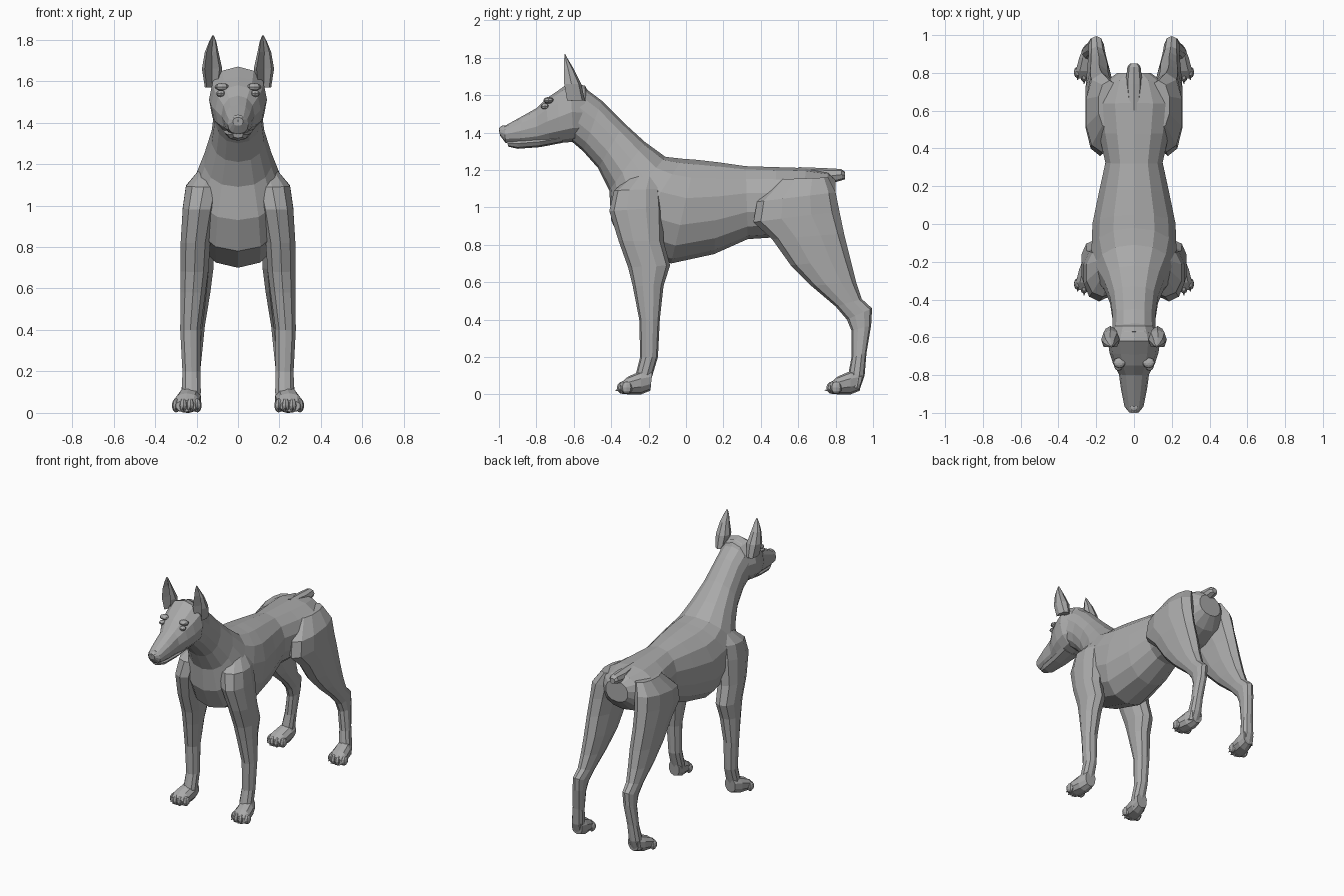
import bpy
import bmesh
from math import cos, sin, pi, copysign
from mathutils import Matrix, Vector

default_cube = bpy.data.objects.get("Cube")
if default_cube:
    bpy.data.objects.remove(default_cube, do_unlink=True)

coat = bpy.data.materials.new("plain_grey")
coat.use_nodes = True
coat.diffuse_color = (0.4, 0.4, 0.4, 1)
coat.node_tree.nodes["Principled BSDF"].inputs["Base Color"].default_value = coat.diffuse_color


def finish(name, bm, mirrored=False):
    """Turn a bmesh into a flat shaded object, optionally mirrored across x."""
    bmesh.ops.recalc_face_normals(bm, faces=bm.faces)
    mesh = bpy.data.meshes.new(name)
    bm.to_mesh(mesh)
    bm.free()
    mesh.materials.append(coat)
    obj = bpy.data.objects.new(name, mesh)
    bpy.context.collection.objects.link(obj)
    if mirrored:
        mirror = obj.modifiers.new("mirror", "MIRROR")
        mirror.use_axis[0] = True
        mirror.use_mirror_merge = False
    return obj


def rounded(value, power):
    return copysign(abs(value) ** power, value)


def add_loft(bm, rings, sides=12, power=0.9, cupped=False):
    """Skin rings given as (y, z) of one edge, (y, z) of the other, centre x, half width."""
    loops = []
    for first, second, centre_x, half_width in rings:
        a, b = Vector((0, *first)), Vector((0, *second))
        middle, reach = (a + b) / 2, (a - b) / 2
        loop = []
        for i in range(sides):
            angle = 2 * pi * i / sides
            along, across = rounded(cos(angle), power), rounded(sin(angle), power)
            if cupped and along > 0.8:
                along = -0.3
            position = middle + reach * along
            position.x = centre_x + half_width * across
            loop.append(bm.verts.new(position))
        loops.append(loop)
    for lower, upper in zip(loops, loops[1:]):
        for i in range(sides):
            j = (i + 1) % sides
            bm.faces.new((lower[i], lower[j], upper[j], upper[i]))
    bm.faces.new(loops[0])
    bm.faces.new(loops[-1])


def loft(name, rings, mirrored=False, **options):
    bm = bmesh.new()
    add_loft(bm, rings, **options)
    return finish(name, bm, mirrored)


def add_ball(bm, location, size):
    matrix = Matrix.Translation(location) @ Matrix.Diagonal((*size, 1))
    bmesh.ops.create_uvsphere(bm, u_segments=8, v_segments=6, radius=1, matrix=matrix)


def ball(name, location, size, mirrored=False):
    bm = bmesh.new()
    add_ball(bm, location, size)
    return finish(name, bm, mirrored)


# Neck, chest, belly and rump in one skin
loft("torso", [
    ((-.57, 1.66), (-.62, 1.36), 0, .12),
    ((-.45, 1.57), (-.55, 1.30), 0, .115),
    ((-.33, 1.45), (-.47, 1.21), 0, .13),
    ((-.22, 1.35), (-.41, 1.09), 0, .165),
    ((-.11, 1.27), (-.40, .93), 0, .21),
    ((-.02, 1.26), (-.33, .78), 0, .23),
    ((.05, 1.255), (-.08, .70), 0, .225),
    ((.18, 1.24), (.15, .75), 0, .19),
    ((.32, 1.22), (.33, .83), 0, .155),
    ((.48, 1.215), (.48, .84), 0, .19),
    ((.64, 1.21), (.62, .87), 0, .215),
    ((.76, 1.19), (.73, .92), 0, .16),
    ((.80, 1.15), (.80, 1.0), 0, .09),
], sides=14)

# Docked tail
loft("tail", [
    ((.60, 1.215), (.62, 1.15), 0, .03),
    ((.74, 1.21), (.75, 1.12), 0, .045),
    ((.83, 1.205), (.835, 1.145), 0, .035),
    ((.85, 1.19), (.85, 1.15), 0, .02),
], sides=8)

# Skull and muzzle, with a lower jaw under the lip line
loft("head", [
    ((-1, 1.425), (-.995, 1.385), 0, .025),
    ((-.97, 1.435), (-.965, 1.345), 0, .05),
    ((-.88, 1.485), (-.88, 1.335), 0, .068),
    ((-.80, 1.53), (-.79, 1.335), 0, .08),
    ((-.75, 1.58), (-.73, 1.34), 0, .11),
    ((-.69, 1.62), (-.67, 1.345), 0, .13),
    ((-.62, 1.67), (-.60, 1.35), 0, .14),
    ((-.54, 1.65), (-.54, 1.36), 0, .11),
    ((-.50, 1.58), (-.50, 1.42), 0, .06),
])
loft("lower_jaw", [
    ((-.96, 1.36), (-.95, 1.325), 0, .025),
    ((-.90, 1.37), (-.90, 1.313), 0, .05),
    ((-.78, 1.38), (-.78, 1.322), 0, .065),
    ((-.66, 1.40), (-.66, 1.345), 0, .08),
], sides=8)
ball("nose", (0, -.972, 1.412), (.034, .028, .027))
ball("eyes", (.083, -.755, 1.54), (.022, .022, .016), mirrored=True)
ball("brows", (.078, -.735, 1.572), (.035, .028, .018), mirrored=True)

# Pricked ears hollowed at the front
loft("ears", [
    ((-.65, 1.57), (-.54, 1.57), .125, .035),
    ((-.665, 1.66), (-.56, 1.66), .125, .049),
    ((-.66, 1.74), (-.60, 1.74), .127, .033),
    ((-.655, 1.79), (-.63, 1.79), .122, .018),
    ((-.65, 1.82), (-.645, 1.82), .12, .004),
], mirrored=True, sides=8, cupped=True)

# Shoulders running down into the front legs
loft("front_legs", [
    ((-.27, 1.19), (-.15, 1.19), .13, .045),
    ((-.385, 1.09), (-.13, 1.10), .165, .09),
    ((-.41, .98), (-.12, 1.0), .185, .085),
    ((-.36, .82), (-.12, .82), .205, .075),
    ((-.31, .68), (-.085, .69), .21, .07),
    ((-.285, .58), (-.12, .58), .217, .063),
    ((-.25, .4), (-.14, .4), .23, .051),
    ((-.245, .2), (-.15, .2), .225, .045),
    ((-.27, .1), (-.18, .1), .225, .048),
    ((-.27, .03), (-.20, .03), .23, .045),
], mirrored=True, sides=10)

# Thighs, hocks and hind pasterns
loft("hind_legs", [
    ((.50, 1.15), (.76, 1.16), .13, .06),
    ((.38, 1.03), (.80, 1.08), .17, .087),
    ((.36, .92), (.82, .98), .18, .08),
    ((.46, .83), (.845, .86), .185, .075),
    ((.56, .69), (.88, .72), .185, .07),
    ((.67, .58), (.91, .60), .19, .06),
    ((.80, .47), (.94, .51), .195, .048),
    ((.86, .40), (.995, .46), .20, .042),
    ((.885, .34), (.99, .37), .205, .04),
    ((.885, .20), (.965, .22), .22, .04),
    ((.87, .12), (.955, .10), .23, .045),
    ((.88, .04), (.93, .03), .235, .045),
], mirrored=True, sides=10)


def paws(name, shift):
    """A pair of paws with four toes and claws each."""
    bm = bmesh.new()
    add_loft(bm, [
        ((-.18, .13), (-.19, .02), .227, .042),
        ((-.24, .125), (-.24, 0), .235, .058),
        ((-.31, .095), (-.31, 0), .247, .064),
        ((-.35, .06), (-.35, .005), .252, .05),
    ], sides=10)
    for i in range(4):
        from_middle = i - 1.5
        x = .247 + .034 * from_middle
        y = -.34 + .01 * from_middle ** 2
        add_ball(bm, (x, y, .036), (.021, .032, .034))
        claw = Matrix.Translation((x, y - .026, .022)) @ Matrix.Rotation(pi / 2, 4, "X")
        bmesh.ops.create_cone(bm, cap_ends=True, segments=5, radius1=.01, radius2=.002,
                              depth=.03, matrix=claw)
    bmesh.ops.translate(bm, verts=bm.verts, vec=(0, shift, 0))
    finish(name, bm, mirrored=True)


paws("front_paws", 0)
paws("hind_paws", 1.12)
